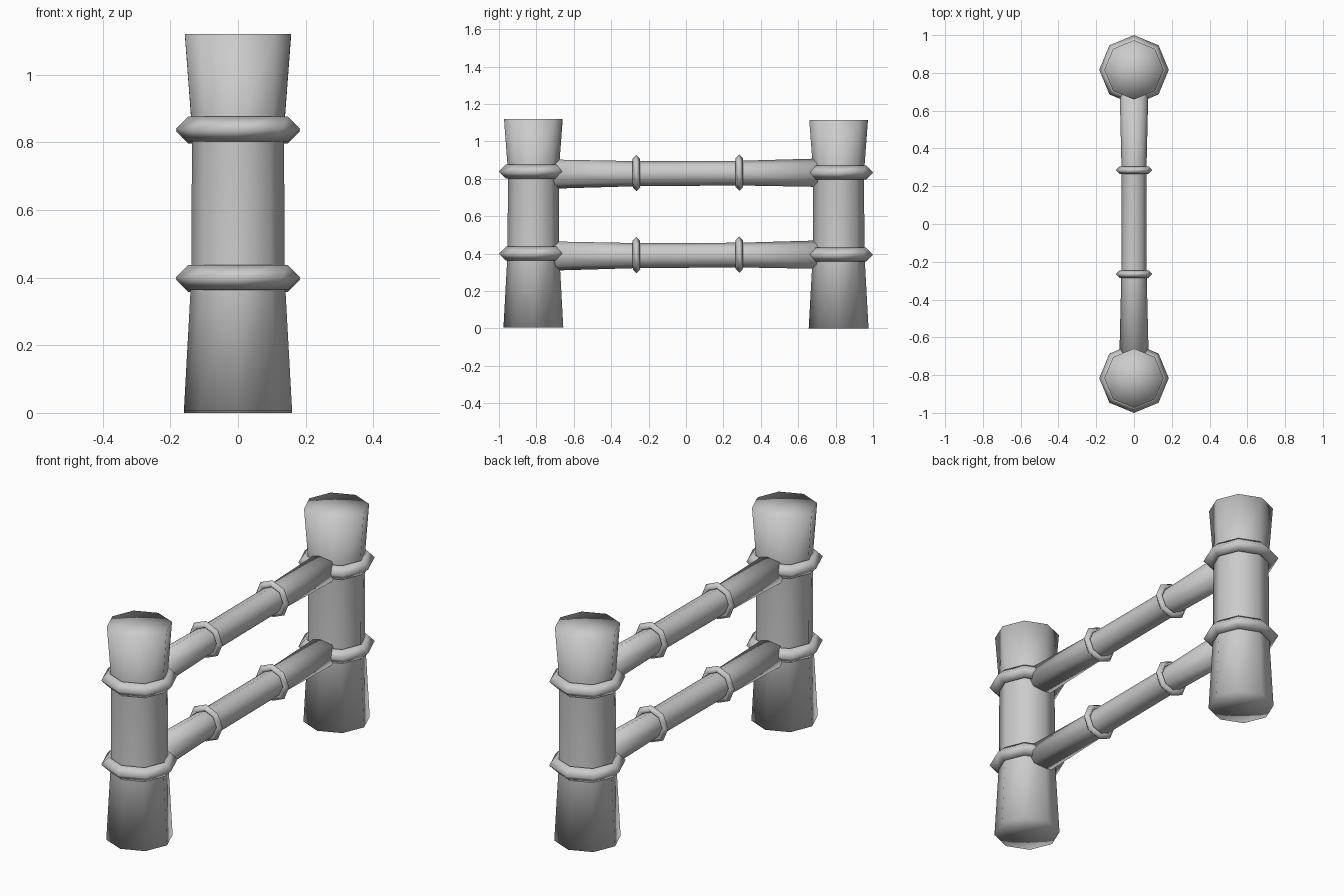
import bpy, bmesh
from math import cos, sin, pi, radians
from mathutils import Matrix

if "Cube" in bpy.data.objects:
    bpy.data.objects.remove(bpy.data.objects["Cube"])

SIDES = 8


def lathe(name, profile, matrix, ring=False):
    """Revolve (radius, height) points into 8 sides; cap the ends, or close the loop for a ring."""
    bm = bmesh.new()
    loops = [[bm.verts.new((r * cos(2 * pi * i / SIDES), r * sin(2 * pi * i / SIDES), h))
              for i in range(SIDES)] for r, h in profile]
    pairs = list(zip(loops, loops[1:]))
    if ring:
        pairs.append((loops[-1], loops[0]))
    for a, b in pairs:
        for i in range(SIDES):
            j = (i + 1) % SIDES
            bm.faces.new((a[i], a[j], b[j], b[i]))
    if not ring:
        for loop, (r, h) in ((loops[0], profile[0]), (loops[-1], profile[-1])):
            c = bm.verts.new((0, 0, h))
            for i in range(SIDES):
                bm.faces.new((loop[i], loop[(i + 1) % SIDES], c))
    bmesh.ops.recalc_face_normals(bm, faces=bm.faces)
    for f in bm.faces:
        f.smooth = True
    me = bpy.data.meshes.new(name)
    bm.to_mesh(me)
    bm.free()
    ob = bpy.data.objects.new(name, me)
    ob.matrix_world = matrix
    bpy.context.collection.objects.link(ob)
    return ob


def band(name, radius, thick, matrix):
    """Diamond-section ring whose outer edge has the given radius."""
    lathe(name, [(radius - thick, -thick), (radius, 0), (radius - thick, thick),
                 (radius - 2 * thick, 0)], matrix, ring=True)


# Posts with two bands each
POST = [(0.16, 0), (0.138, 0.40), (0.136, 0.835), (0.157, 1.115)]
for side, y, z in (("front", -0.816, 0.005), ("back", 0.816, 0.0)):
    lathe(side + "_post", POST, Matrix.Translation((0, y, z)))
    for level, h in (("lower", 0.395), ("upper", 0.834)):
        band(f"{side}_post_{level}_band", 0.184, 0.037, Matrix.Translation((0, y, z + h)))

# Rails, thinner between their two bands
RAIL = [(0.079, -0.76), (0.067, -0.265), (0.066, 0.285), (0.077, 0.76)]
for level, z in (("lower", 0.391), ("upper", 0.829)):
    m = Matrix.Translation((0, 0, z)) @ Matrix.Rotation(radians(-89.7), 4, 'X')
    m = Matrix.Translation((0, 0, z)) @ Matrix.Rotation(radians(-89.7), 4, 'X')
    lathe(level + "_rail", RAIL, m)
    for side, y in (("front", -0.265), ("back", 0.285)):
        band(f"{level}_rail_{side}_band", 0.097, 0.02,
             Matrix.Translation((0, 0, 0.003)) @ m @ Matrix.Translation((0, 0, y)))
